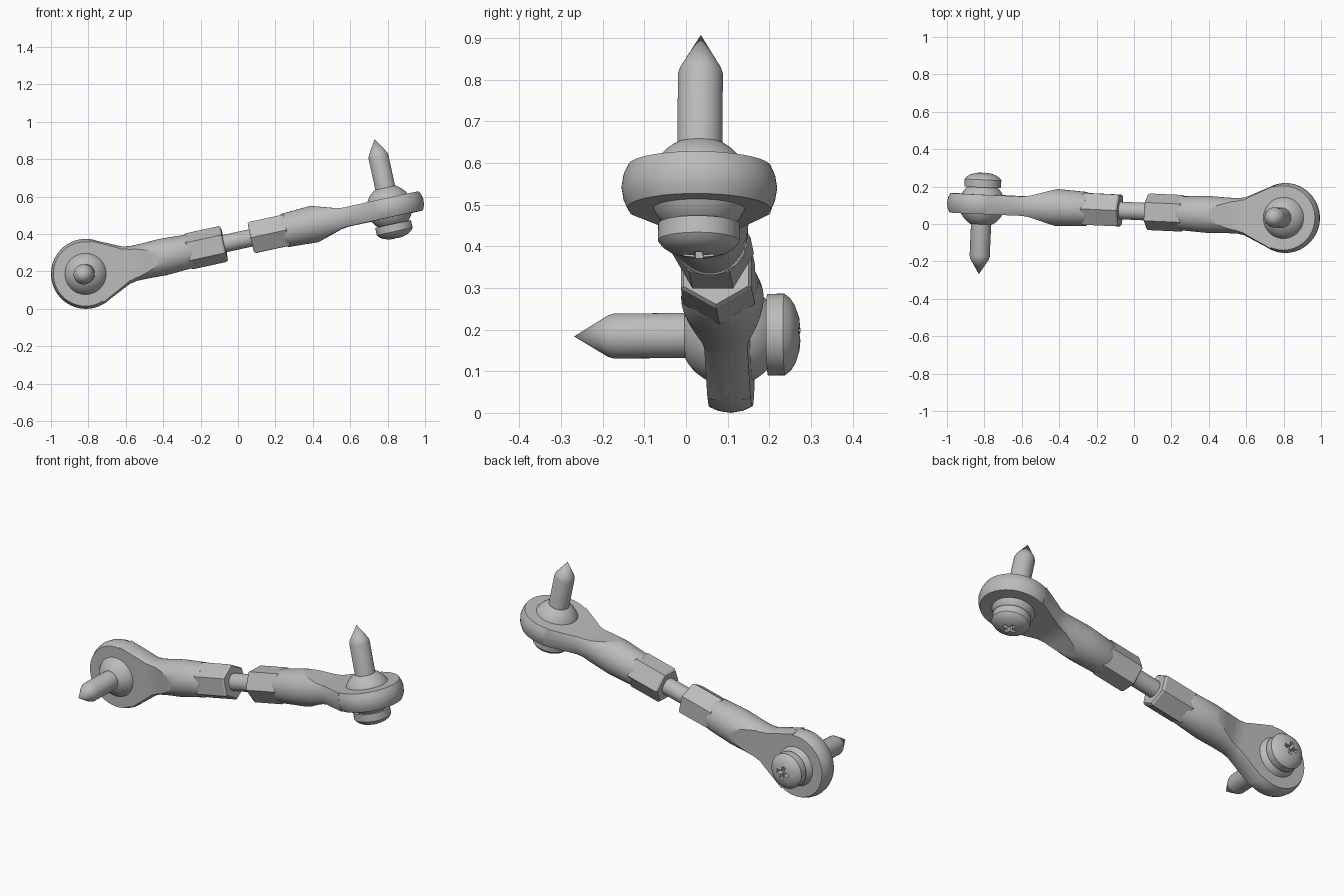
import bpy, bmesh
from math import sin, cos, pi, radians
from mathutils import Vector, Matrix

cube = bpy.data.objects.get("Cube")
if cube:
    bpy.data.objects.remove(cube)

steel = bpy.data.materials.new("grey_steel")
steel.use_nodes = True
steel.diffuse_color = (0.5, 0.5, 0.5, 1)
steel.node_tree.nodes["Principled BSDF"].inputs["Base Color"].default_value = (0.5, 0.5, 0.5, 1)

# Link ends: each end has its own frame, x along the link, z along its bolt
LEFT = Vector((-0.813, 0.106, 0.187))
RIGHT = Vector((0.81, 0.032, 0.541))


def frame(origin, target, bolt_dir):
    u = (target - origin).normalized()
    n = Vector(bolt_dir)
    n = (n - u * n.dot(u)).normalized()
    m = Matrix((u, n.cross(u), n)).transposed().to_4x4()
    m.translation = origin
    return m


def add(name, bm, matrix):
    bmesh.ops.recalc_face_normals(bm, faces=bm.faces)
    me = bpy.data.meshes.new(name)
    bm.to_mesh(me)
    bm.free()
    me.materials.append(steel)
    ob = bpy.data.objects.new(name, me)
    bpy.context.collection.objects.link(ob)
    ob.matrix_world = matrix
    return ob


def lathe(name, profile, matrix, axis="Z", sides=64):
    """Revolve (radius, height) points around the local X or Z axis."""
    bm = bmesh.new()
    pts = [(r, 0, h) if axis == "Z" else (h, r, 0) for r, h in profile]
    vs = [bm.verts.new(p) for p in pts]
    es = [bm.edges.new(pair) for pair in zip(vs, vs[1:])]
    bmesh.ops.spin(bm, geom=vs + es, cent=(0, 0, 0), steps=sides, angle=2 * pi,
                   axis=(0, 0, 1) if axis == "Z" else (1, 0, 0))
    bmesh.ops.remove_doubles(bm, verts=bm.verts, dist=1e-5)
    return add(name, bm, matrix)


def slab(name, outline, width, matrix):
    """Extrude an outline in the local XZ plane across Y."""
    bm = bmesh.new()
    face = bm.faces.new([bm.verts.new((x, -width / 2, z)) for x, z in outline])
    geo = bmesh.ops.extrude_face_region(bm, geom=[face])["geom"]
    bmesh.ops.translate(bm, vec=(0, width, 0),
                        verts=[g for g in geo if isinstance(g, bmesh.types.BMVert)])
    return add(name, bm, matrix)


def activate(ob):
    bpy.ops.object.select_all(action="DESELECT")
    ob.select_set(True)
    bpy.context.view_layer.objects.active = ob


def combine(ob, other, operation):
    mod = ob.modifiers.new("combine", "BOOLEAN")
    mod.operation = operation
    mod.solver = "EXACT"
    mod.object = other
    bpy.context.view_layer.update()
    activate(ob)
    bpy.ops.object.modifier_apply(modifier=mod.name)
    bpy.data.objects.remove(other)


def smooth(ob):
    activate(ob)
    bpy.ops.object.shade_smooth_by_angle(angle=radians(28))


def rod_end(side, m):
    # Tapering neck, cut flat on two sides, joined to the crowned eye
    neck = lathe(side + "_rod_end", [(0, 0.06), (0.176, 0.06), (0.168, 0.078), (0.102, 0.22),
                 (0.095, 0.26), (0.095, 0.32), (0.099, 0.42), (0.091, 0.57),
                 (0.086, 0.58), (0, 0.58)], m, "X")
    half = [(-0.1, 0.052), (0.24, 0.052), (0.28, 0.058), (0.43, 0.105), (0.7, 0.12)]
    flats = slab("flats_cutter", half + [(x, -z) for x, z in reversed(half)], 0.6, m)
    combine(neck, flats, "INTERSECT")
    eye = lathe("eye_blank", [(0, -0.052), (0.172, -0.052), (0.182, -0.03), (0.187, 0),
                (0.182, 0.03), (0.172, 0.052), (0, 0.052)], m)
    combine(neck, eye, "UNION")
    smooth(neck)

    # Hexagonal wrench section with chamfered end
    hexagon = lathe(side + "_hex_section", [(0, 0.555), (0.09, 0.555), (0.098, 0.565),
                    (0.098, 0.748), (0.09, 0.758), (0, 0.758)], m, "X", 6)
    smooth(hexagon)

    # Swivel ball
    arc = [radians(-57 + 7 * i) for i in range(18)]
    ball = lathe(side + "_ball", [(0, 0.122 * sin(arc[0]))]
                 + [(0.122 * cos(t), 0.122 * sin(t)) for t in arc]
                 + [(0, 0.122 * sin(arc[-1]))], m)
    smooth(ball)

    # Pointed bolt with domed head and cross recess
    bolt = lathe(side + "_bolt", [(0, 0.375), (0.049, 0.295), (0.054, 0.28), (0.054, -0.09),
                 (0.098, -0.09), (0.098, -0.131), (0.087, -0.145), (0.07, -0.156),
                 (0.04, -0.166), (0, -0.17)], m)
    for turn in (0, pi / 2):
        arm = slab("recess_cutter", [(-0.045, -0.2), (0.045, -0.2), (0.03, -0.135),
                   (-0.03, -0.135)], 0.019, m @ Matrix.Rotation(turn, 4, "Z"))
        combine(bolt, arm, "DIFFERENCE")
    smooth(bolt)


left_frame = frame(LEFT, RIGHT, (0, -1, 0))
rod_end("right", left_frame)
rod_end("left", frame(RIGHT, LEFT, (0, 0, 1)))

# Connecting rod between the two ends
rod = lathe("connecting_rod", [(0, 0.7), (0.047, 0.7), (0.047, 0.97), (0, 0.97)],
            left_frame, "X", 32)
smooth(rod)
